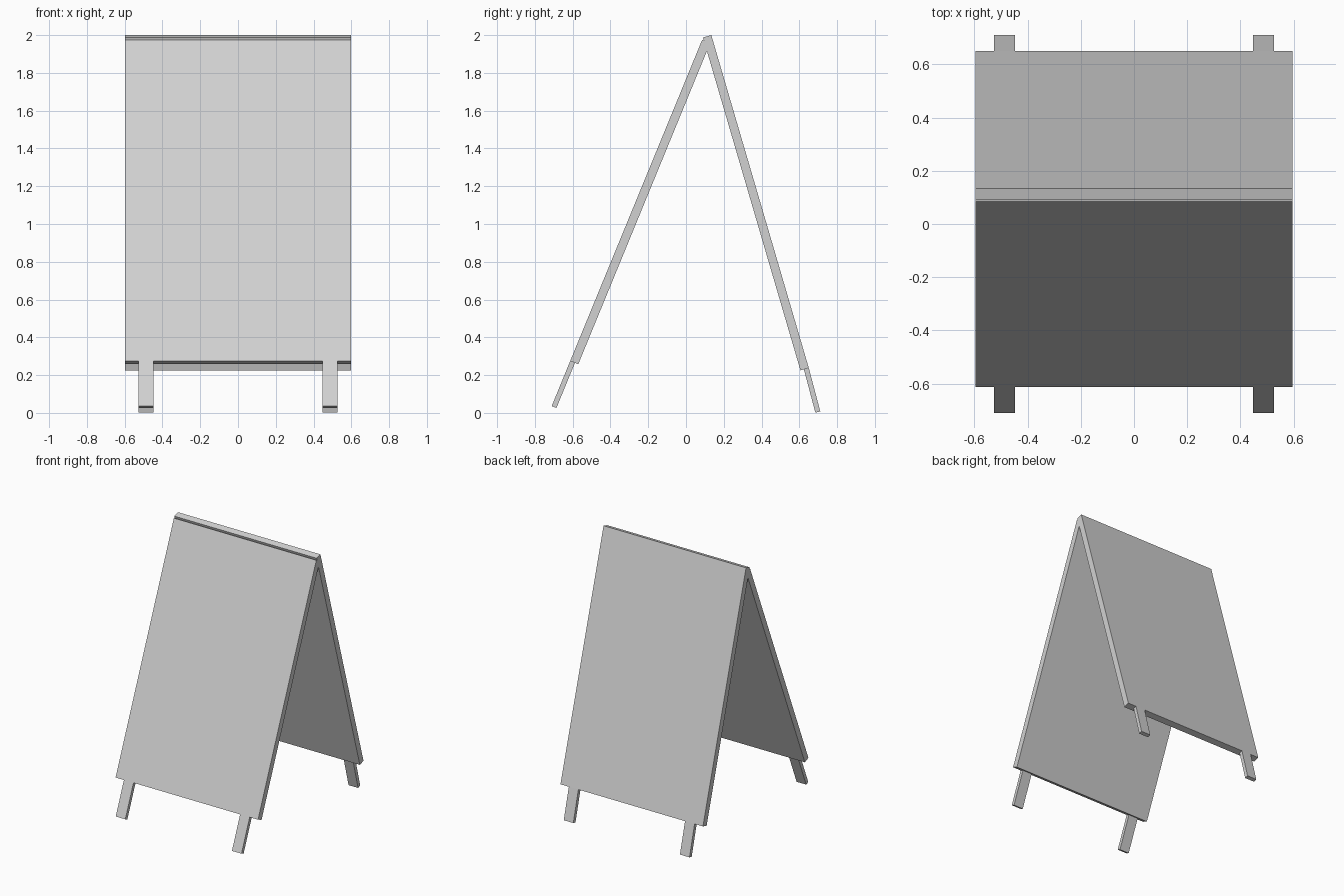
import bpy
import bmesh
from mathutils import Vector

cube = bpy.data.objects.get("Cube")
if cube:
    bpy.data.objects.remove(cube, do_unlink=True)

# One plain grey for the whole stand
grey = bpy.data.materials.new("light grey")
grey.use_nodes = True
colour = (0.64, 0.64, 0.64, 1)
grey.diffuse_color = colour
grey.node_tree.nodes["Principled BSDF"].inputs["Base Color"].default_value = colour


def slab(name, top, bottom, x_min, x_max, thickness, inward):
    """Leaning board: (y, z) ends of its outer face, thickened inwards."""
    top, bottom = Vector(top), Vector(bottom)
    along = (top - bottom).normalized()
    depth = Vector((along.y, -along.x)) * thickness * inward
    section = [bottom, top, top + depth, bottom + depth]

    bm = bmesh.new()
    face = bm.faces.new([bm.verts.new((x_min, p.x, p.y)) for p in section])
    extruded = bmesh.ops.extrude_face_region(bm, geom=[face])["geom"]
    moved = [v for v in extruded if isinstance(v, bmesh.types.BMVert)]
    bmesh.ops.translate(bm, verts=moved, vec=(x_max - x_min, 0, 0))
    bmesh.ops.recalc_face_normals(bm, faces=bm.faces)

    mesh = bpy.data.meshes.new(name)
    bm.to_mesh(mesh)
    bm.free()
    mesh.materials.append(grey)
    obj = bpy.data.objects.new(name, mesh)
    bpy.context.collection.objects.link(obj)
    return obj


# Outer face of each board: top, lower edge, and foot of the legs
boards = {
    "front": ((0.085, 1.974), (-0.613, 0.275), (-0.711, 0.036), 1),
    "back": ((0.134, 2.0), (0.65, 0.238), (0.711, 0.008), -1),
}
for side, (top, edge, foot, inward) in boards.items():
    slab(side + "_panel", top, edge, -0.597, 0.597, 0.046, inward)
    # Thinner legs, flush with the outer face
    slab(side + "_left_leg", edge, foot, 0.447, 0.527, 0.027, inward)
    slab(side + "_right_leg", edge, foot, -0.527, -0.447, 0.027, inward)
